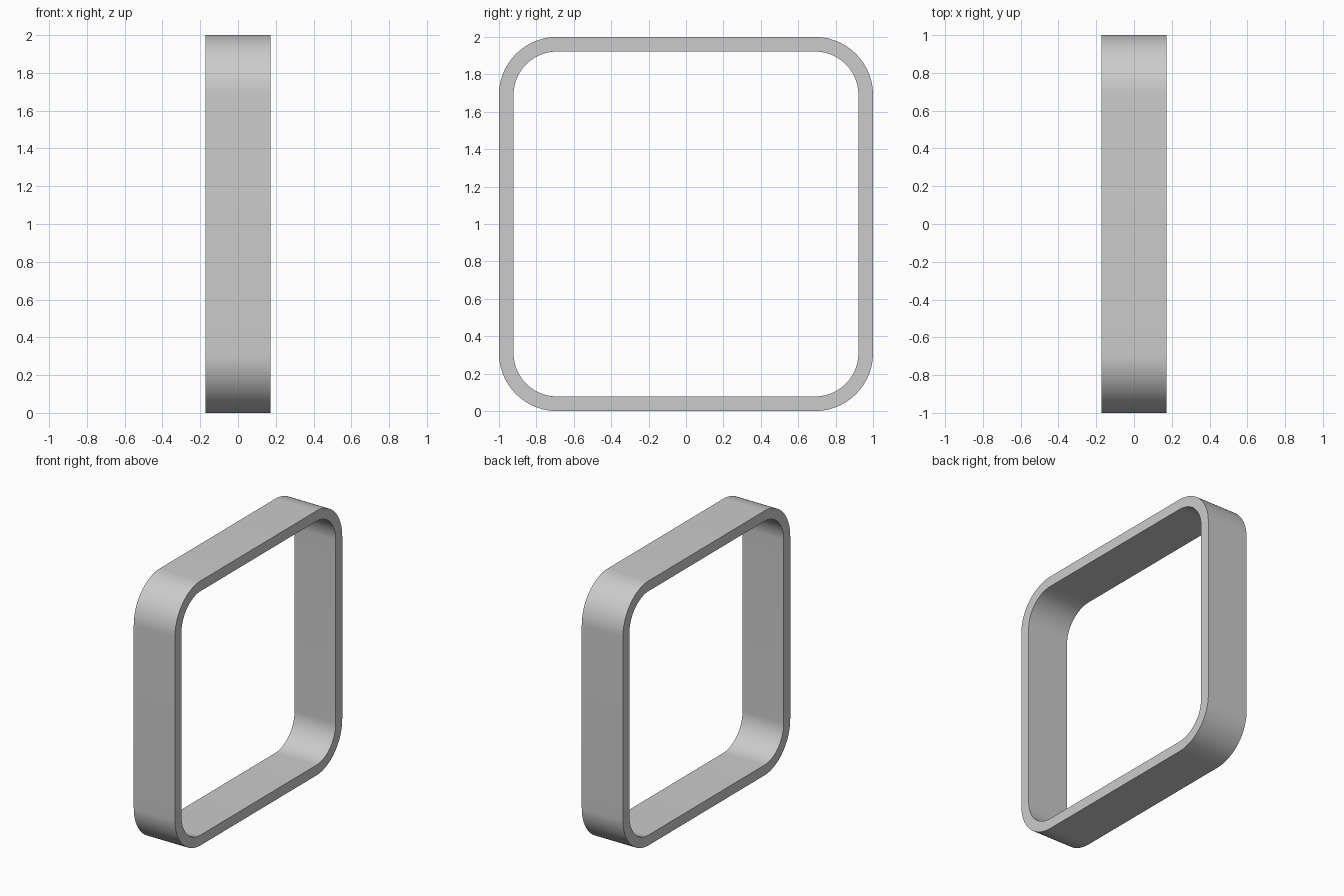
import bpy, bmesh
from math import sin, cos, pi

if "Cube" in bpy.data.objects:
    bpy.data.objects.remove(bpy.data.objects["Cube"])

HALF_DEPTH = 0.172
CENTRE = 0.69      # corner arc centre, measured from the middle
OUTER_R = 0.31
INNER_R = 0.232
SEGMENTS = 24      # per corner


def rounded_loop(bm, x, radius):
    """Rounded square in the YZ plane, standing on z = 0."""
    verts = []
    for corner, (sy, sz) in enumerate([(1, 1), (-1, 1), (-1, -1), (1, -1)]):
        for i in range(SEGMENTS + 1):
            a = (corner + i / SEGMENTS) * pi / 2
            verts.append(bm.verts.new((x, sy * CENTRE + radius * cos(a),
                                       1 + sz * CENTRE + radius * sin(a))))
    return verts


# Frame: four loops bridged into a closed ring
bm = bmesh.new()
loops = [rounded_loop(bm, x, r) for x, r in (
    (-HALF_DEPTH, OUTER_R), (HALF_DEPTH, OUTER_R),
    (HALF_DEPTH, INNER_R), (-HALF_DEPTH, INNER_R))]
n = len(loops[0])
for k in range(4):
    a, b = loops[k], loops[(k + 1) % 4]
    for i in range(n):
        j = (i + 1) % n
        bm.faces.new((a[i], a[j], b[j], b[i]))
bmesh.ops.recalc_face_normals(bm, faces=bm.faces)

mesh = bpy.data.meshes.new("rounded_square_frame")
bm.to_mesh(mesh)
bm.free()
frame = bpy.data.objects.new("rounded_square_frame", mesh)
bpy.context.collection.objects.link(frame)

# Smooth corners, sharp rims
bpy.context.view_layer.objects.active = frame
frame.select_set(True)
bpy.ops.object.shade_smooth_by_angle()
